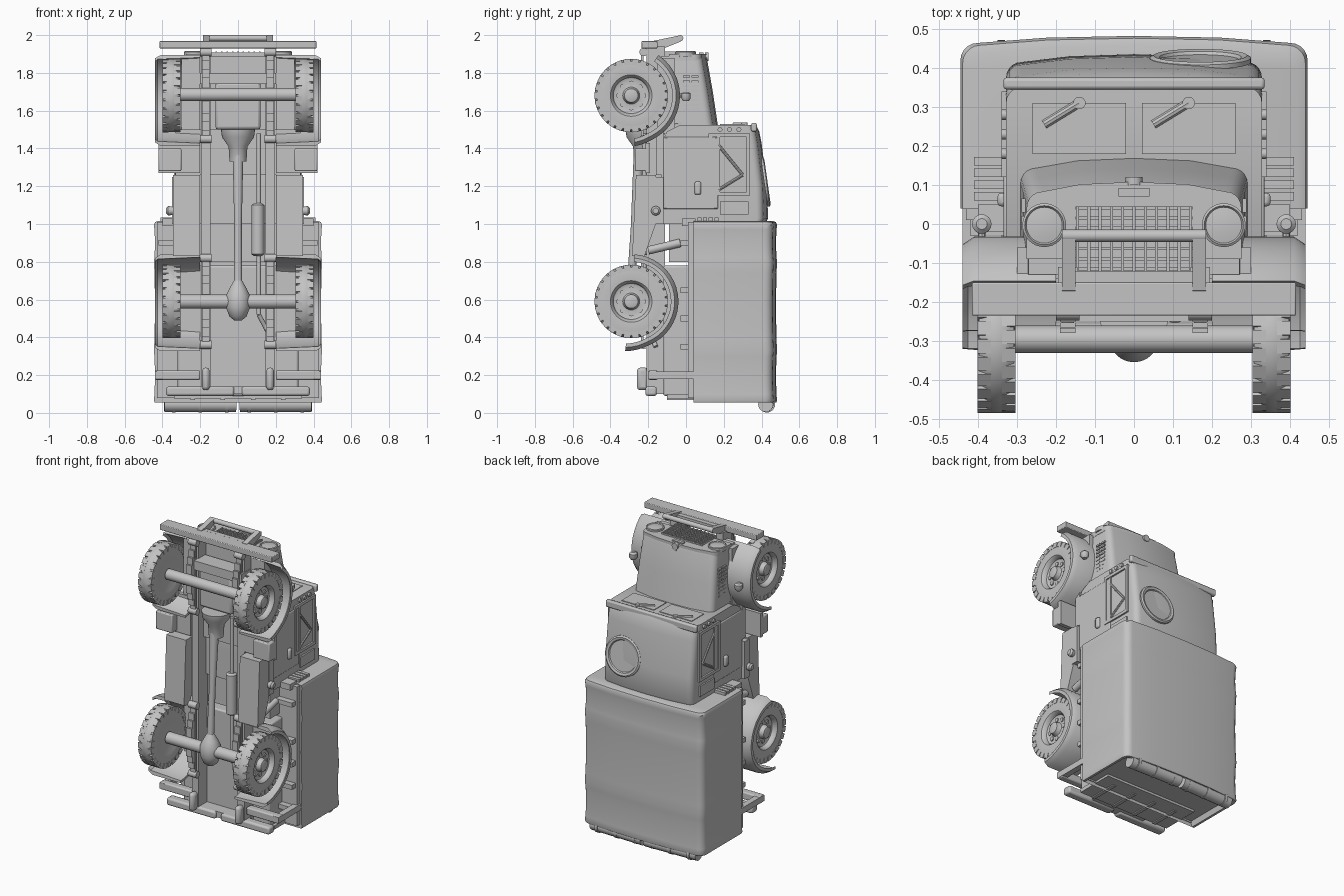
import bpy, bmesh, math
from mathutils import Matrix, Vector

cube = bpy.data.objects.get("Cube")
if cube:
    bpy.data.objects.remove(cube)

paint = bpy.data.materials.new("plain_grey")
paint.use_nodes = True
paint.diffuse_color = (.55, .55, .55, 1)
paint.node_tree.nodes["Principled BSDF"].inputs["Base Color"].default_value = paint.diffuse_color
built = []
SIDES = (("left", 1), ("right", -1))


def finish(name, bm):
    bmesh.ops.recalc_face_normals(bm, faces=bm.faces[:])
    mesh = bpy.data.meshes.new(name)
    bm.to_mesh(mesh)
    bm.free()
    mesh.materials.append(paint)
    obj = bpy.data.objects.new(name, mesh)
    bpy.context.collection.objects.link(obj)
    built.append(obj)
    return obj


def loft(name, rings):
    """Skin a series of equal rings and cap both ends."""
    bm = bmesh.new()
    rows = [[bm.verts.new(p) for p in ring] for ring in rings]
    count = len(rows[0])
    for low, high in zip(rows, rows[1:]):
        for i in range(count):
            j = (i + 1) % count
            bm.faces.new((low[i], low[j], high[j], high[i]))
    bm.faces.new(rows[0])
    bm.faces.new(rows[-1])
    return finish(name, bm)


def box(name, x, y, z, bevel=0):
    bm = bmesh.new()
    bmesh.ops.create_cube(bm, size=1)
    for v in bm.verts:
        v.co = Vector([a + (b - a) * (c + .5) for (a, b), c in zip((x, y, z), v.co)])
    obj = finish(name, bm)
    if bevel:
        mod = obj.modifiers.new("soft_edges", "BEVEL")
        mod.width, mod.segments = bevel, 2
    return obj


def span(s, a, b):
    return sorted((s * a, s * b))


def turned(name, profile, axis, centre, steps=32):
    """Revolve (distance, radius) pairs about an axis through centre."""
    turn = Vector((0, 0, 1)).rotation_difference(Vector(axis))
    rings = []
    for along, r in profile:
        angles = [math.tau * i / steps for i in range(steps)]
        rings.append([turn @ Vector((r * math.cos(a), r * math.sin(a), along)) + Vector(centre) for a in angles])
    return loft(name, rings)


def rod(name, start, end, r, steps=16):
    path = Vector(end) - Vector(start)
    return turned(name, [(0, r), (path.length, r)], path.normalized(), start, steps)


def prism(name, x, outline):
    """Extrude a (y, z) side outline across x."""
    return loft(name, [[(side, y, z) for y, z in outline] for side in x])


def arch(w, bottom, top, r, crown, z):
    """Symmetric cross-section with rounded shoulders and a crowned top."""
    half = [(w, bottom)]
    for i in range(6):
        a = math.pi / 2 * i / 5
        half.append((w - r + r * math.cos(a), top - crown - r + r * math.sin(a)))
    half.append((w / 2, top - crown / 4))
    ring = half + [(0, top)] + [(-x, y) for x, y in reversed(half)]
    return [(x, y, z) for x, y in ring]


# Canvas cargo cover, lightly sagging between its bows, with a recessed rear end
def canvas(shrink, z):
    return arch(.445 - shrink, .04, .482 - shrink, .045, .018, z)

cover = [canvas(.03, .09), canvas(.02, .055), canvas(.004, .055)]
bows = [.065, .33, .8, .995]
for a, b in zip(bows, bows[1:]):
    for i in range(8):
        t = i / 8
        cover.append(canvas(.005 * math.sin(math.pi * t) ** .7, a + (b - a) * t))
cover += [canvas(0, .995), canvas(.006, 1.01), canvas(.025, 1.017)]
loft("cargo_cover", cover)
for side, s in SIDES:
    rod("rolled_curtain_" + side, (s * .01, .432, .045), (s * .39, .422, .045), .04)
    for x in (.06, .2, .34):
        turned("curtain_strap", [(-.01, .043), (.01, .043)], (1, 0, 0), (s * x, .428, .045))
    for y in (.06, .09, .12, .15):
        box("front_rack_slat", span(s, .33, .41), (y, y + .022), (1.0, 1.035))
    box("rack_foot_" + side, span(s, .33, .4), (-.02, .05), (.99, 1.03))

# Cargo bed, floor beams and tailgate
box("bed_floor", (-.43, .43), (.01, .045), (.08, 1.01))
box("bed_body", (-.32, .32), (-.12, .02), (.09, .78), .01)
box("bed_front_locker", (-.3, .3), (-.09, .02), (.8, 1.01))
box("tailgate", (-.34, .34), (-.1, .16), (.075, .1))
for x in (-.24, -.08, .08, .24):
    box("tailgate_hinge", (x - .012, x + .012), (-.1, .1), (.068, .08))
for z in (.2, .35, .5, .65, .9):
    box("bed_cross_beam", (-.42, .42), (-.03, .015), (z - .015, z + .015))

# Cab with curved roof and tapered footwell
loft("cab_shell", [arch(.328, low, y, .04, .02, z) for z, low, y in
                   ((1.0, -.13, .42), (1.03, -.13, .435), (1.2, -.13, .428),
                    (1.43, -.13, .4), (1.49, -.1, .388), (1.525, -.03, .37))])
box("windscreen_visor", (-.335, .335), (.345, .375), (1.49, 1.535), .008)
turned("roof_hatch_ring", [(0, .13), (.012, .13), (.018, .12), (.014, .105), (.006, .1)],
       (0, .99, .14), (.17, .414, 1.22), 40)
for s in (-1, 1):
    # Windscreen panes and wipers
    box("windscreen_pane", span(s, .02, .26), (.18, .31), (1.52, 1.529))
    tip = s * .14
    rod("wiper_arm", (tip, .31, 1.526), (tip - .09, .255, 1.526), .012, 10)
    turned("wiper_motor", [(0, .016), (.015, .016)], (0, 0, 1), (tip, .31, 1.522), 16)

for side, s in SIDES:
    # Doors with framed windows, braces, handles and hinges
    box("door_panel_" + side, span(s, .32, .334), (-.12, .17), (1.08, 1.46), .006)
    for y, z in (((.12, .14), (1.15, 1.48)), ((.32, .34), (1.15, 1.48)),
                 ((.12, .34), (1.15, 1.17)), ((.12, .34), (1.46, 1.48))):
        box("window_frame_" + side, span(s, .32, .339), y, z)
    rod("window_brace_" + side, (s * .33, .17, 1.42), (s * .33, .3, 1.26), .008, 8)
    rod("window_strut_" + side, (s * .33, .17, 1.18), (s * .33, .3, 1.26), .008, 8)
    box("window_post_" + side, span(s, .32, .337), (.165, .18), (1.16, 1.47))
    box("door_handle_" + side, span(s, .325, .35), (.045, .08), (1.155, 1.225), .01)
    box("rear_quarter_trim_" + side, span(s, .32, .338), (.18, .33), (1.05, 1.12))
    for y in (.18, .23, .28):
        turned("door_hinge", [(0, .013), (.014, .013)], (s, 0, 0), (s * .325, y, 1.5), 12)
    turned("side_lamp_" + side, [(0, .02), (.05, .025), (.06, .015)], (s, 0, 0), (s * .32, -.16, 1.07), 16)

# Tapered bonnet, nose and side louvres
loft("bonnet", [arch(w, -.13, y, .04, .025, z) for z, w, y in
                ((1.5, .292, .172), (1.7, .283, .142), (1.87, .273, .112), (1.89, .27, .105))])
loft("nose_surround", [arch(.275, -.09, .108, .04, .025, z) for z in (1.865, 1.9)])
box("bonnet_centre_hinge", (-.008, .008), (.1, .115), (1.84, 1.9))
rod("radiator_cap", (0, .1, 1.885), (0, .12, 1.885), .022)
box("nose_badge_plate", (-.04, .04), (.07, .092), (1.895, 1.908))
for s in (-1, 1):
    for row in range(2):
        for i in range(8):
            z = 1.6 + .025 * i
            box("bonnet_louvre", span(s, .26, .288), (-.015 + row * .045, .02 + row * .045), (z, z + .011))
    rod("bonnet_rail", (s * .282, -.08, 1.53), (s * .275, .03, 1.53), .012, 10)

# Radiator grille
for i in range(11):
    x = -.145 + .029 * i
    box("grille_upright", (x - .004, x + .004), (-.12, .045), (1.89, 1.912))
for i in range(7):
    y = -.115 + .026 * i
    box("grille_crossbar", (-.15, .15), (y - .004, y + .004), (1.89, 1.908))
box("radiator_block", (-.16, .16), (-.13, .0), (1.8, 1.888))
for side, s in SIDES:
    turned("headlight_" + side, [(0, .055), (.026, .056), (.03, .05), (.024, .046), (.028, .02)],
           (0, 0, 1), (s * .23, -.003, 1.885))

# Front bumper and guard
box("front_bumper", (-.415, .415), (-.235, -.15), (1.93, 1.968), .004)
for side, s in SIDES:
    prism("guard_bracket_" + side, span(s, .15, .185),
          [(-.2, 1.93), (-.17, 1.97), (-.03, 1.999), (-.015, 1.985), (-.03, 1.965), (-.13, 1.925)])
rod("guard_top_bar", (-.185, -.03, 1.984), (.185, -.03, 1.984), .016)
box("guard_lower_bar", (-.15, .15), (-.15, -.12), (1.945, 1.965))


# Mudguards swept around each wheel
def mudguard(name, s, z, r, first, last, flare):
    rings = []
    for i in range(25):
        t = i / 24
        a = math.radians(first + (last - first) * t)
        grow = r + flare * max(0, t - .85) / .15
        corners = ((.2, -.015), (.2, 0), (.41, 0), (.44, -.02), (.44, -.04), (.425, -.025))
        rings.append([(s * x, -.29 + (grow + d) * math.sin(a), z + (grow + d) * math.cos(a)) for x, d in corners])
    loft(name, rings)


# Wheels with notched tread, dished rims and bolted hubs
def wheel(name, s, z):
    centre = Vector((0, -.29, z))
    turned(name + "_tyre", [(.32, .08), (.31, .11), (.304, .15), (.308, .18), (.318, .186), (.33, .194),
           (.375, .194), (.387, .186), (.397, .18), (.401, .15), (.398, .11), (.388, .1), (.368, .095),
           (.362, .08), (.368, .045), (.38, .04), (.397, .036), (.401, .025)], (s, 0, 0), centre, 48)
    bm = bmesh.new()
    for i in range(26):
        for x, shift in ((.321, 0), (.384, .5)):
            spin = Matrix.Rotation(math.tau * (i + shift) / 26, 4, "X")
            place = Matrix.Translation(centre) @ spin @ Matrix.Translation((s * x, 0, .178))
            bmesh.ops.create_cube(bm, size=1, matrix=place @ Matrix.Diagonal((.034, .036, .032, 1)))
    finish(name + "_tread", bm)
    for i in range(8):
        a = math.tau * i / 8
        spot = centre + Vector((s * .355, .065 * math.cos(a), .065 * math.sin(a)))
        turned(name + "_bolt", [(0, .014), (.016, .014)], (s, 0, 0), spot, 12)


for side, s in SIDES:
    wheel("front_wheel_" + side, s, 1.68)
    wheel("rear_wheel_" + side, s, .59)
    mudguard("front_mudguard_" + side, s, 1.68, .258, 34, 176, .01)
    mudguard("rear_mudguard_" + side, s, .59, .25, 4, 187, .015)
    turned("marker_lamp_" + side, [(-.03, .015), (-.015, .025), (.01, .025), (.02, .014)],
           (0, 0, 1), (s * .39, .0, 1.68), 16)
    rod("marker_stem_" + side, (s * .39, -.05, 1.68), (s * .39, 0, 1.68), .01, 8)
    box("inner_apron_" + side, span(s, .2, .3), (-.15, -.06), (1.48, 1.88))

    # Chassis rail, leaf springs, steps and side tanks
    box("chassis_rail_" + side, span(s, .145, .195), (-.21, -.11), (.12, 1.94))
    for z in (1.68, .59):
        for leaf in range(4):
            reach = .23 - .045 * leaf
            y = -.225 - .014 * leaf
            box("leaf_spring", span(s, .15, .19), (y - .012, y), (z - reach, z + reach))
        for end in (-.23, .23):
            rod("spring_shackle", (s * .14, -.225, z + end), (s * .2, -.225, z + end), .022, 12)
    box("cab_step_" + side, span(s, .2, .42), (-.215, -.19), (1.27, 1.43))
    box("step_tread_" + side, span(s, .3, .42), (-.27, -.2), (1.28, 1.4), .006)
    prism("side_tank_" + side, span(s, .2, .345),
          [(-.285, .83), (-.265, 1.26), (-.16, 1.26), (-.16, 1.0), (-.22, .83)])
    box("tank_bracket_" + side, span(s, .2, .35), (-.17, -.12), (1.0, 1.25))
    rod("bed_pipe_" + side, (s * .3, -.03, .9), (s * .3, -.2, .86), .022)

    # Rear bumpers and tow hooks
    box("rear_bumper_" + side, span(s, .02, .38), (-.215, -.155), (.09, .14), .012)
    box("rear_bumperette_" + side, span(s, .2, .44), (-.2, -.15), (.175, .225), .008)
    box("bumperette_post_" + side, span(s, .4, .44), (-.2, .04), (.18, .22))
    box("tow_hook_" + side, span(s, .15, .19), (-.26, -.2), (.12, .24), .018)

# Running gear
box("rear_cross_member", (-.2, .2), (-.2, -.12), (.1, .14))
box("front_cross_member", (-.2, .2), (-.25, -.14), (1.74, 1.8))
box("cab_cross_member", (-.33, .33), (-.16, -.12), (1.26, 1.5))
box("engine_sump", (-.12, .12), (-.24, -.1), (1.5, 1.75), .015)
rod("front_axle", (-.31, -.295, 1.685), (.31, -.295, 1.685), .035)
rod("rear_axle", (-.31, -.29, .59), (.31, -.29, .59), .038)
turned("differential", [(-.1, .02), (-.08, .045), (-.03, .064), (.03, .064), (.07, .045), (.11, .022)],
       (0, 0, 1), (0, -.29, .59))
turned("drive_shaft", [(0, .022), (.3, .02), (.68, .028)], (0, .06, .998), (0, -.29, .69), 20)
turned("gearbox", [(0, .045), (.08, .05), (.13, .085), (.17, .09)], (0, 0, 1), (0, -.23, 1.33))
rod("exhaust_pipe", (.11, -.22, .52), (.11, -.22, 1.48), .012, 12)
rod("exhaust_tail", (.11, -.22, .52), (.2, -.16, .35), .012, 12)
turned("silencer", [(0, .02), (.01, .034), (.27, .034), (.28, .02)], (0, 0, 1), (.105, -.22, .83), 20)

# Smooth rounded parts while keeping hard edges
bpy.ops.object.select_all(action="DESELECT")
for obj in built:
    obj.select_set(True)
bpy.context.view_layer.objects.active = built[0]
bpy.ops.object.shade_smooth_by_angle(angle=math.radians(35))
